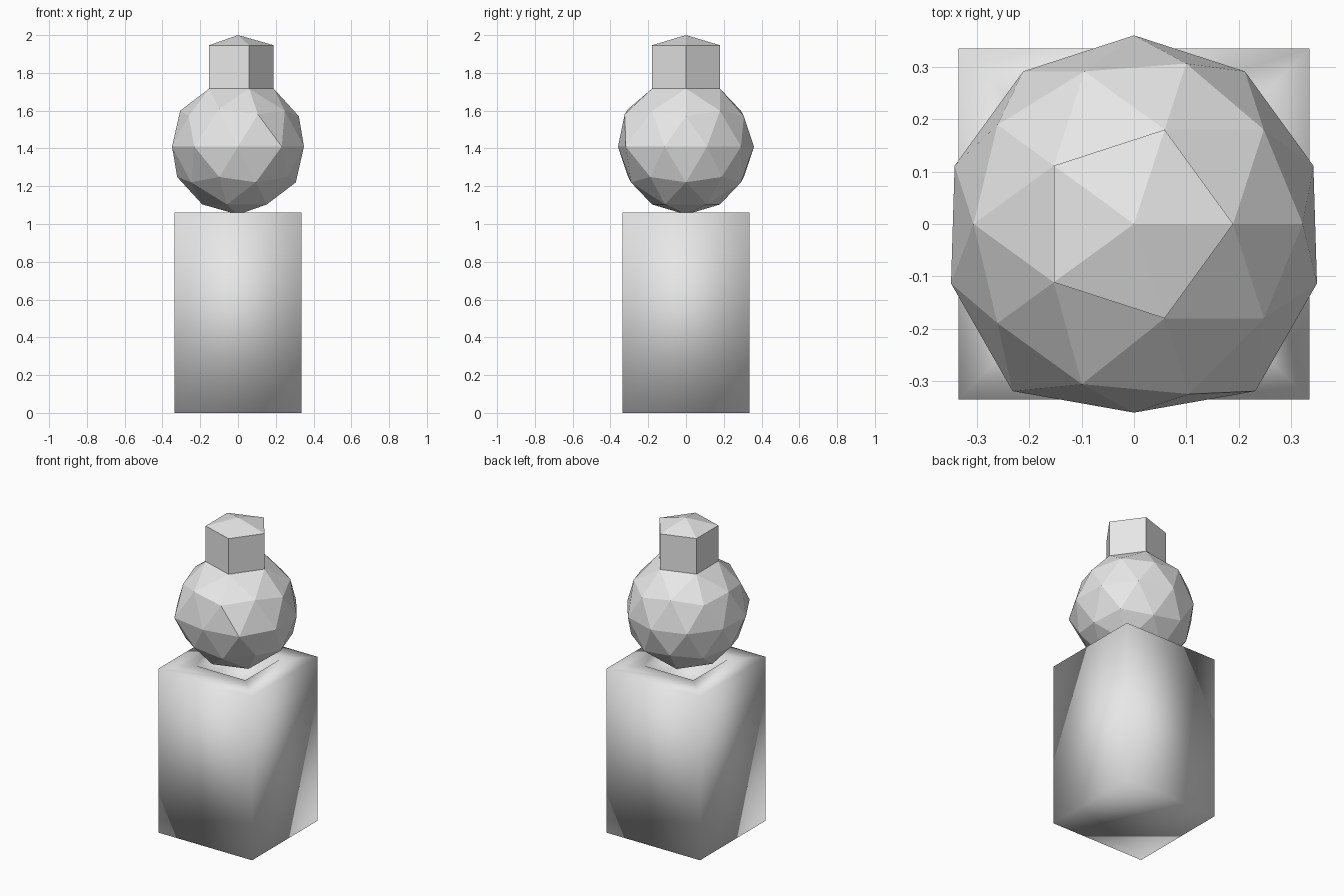
import bpy
import bmesh
from mathutils import Vector

old = bpy.data.objects.get("Cube")
if old:
    bpy.data.objects.remove(old, do_unlink=True)

# One plain grey for every part
GREY = (0.8, 0.8, 0.8, 1.0)
grey = bpy.data.materials.new("plain_grey")
grey.use_nodes = True
grey.diffuse_color = GREY
grey.node_tree.nodes["Principled BSDF"].inputs["Base Color"].default_value = GREY


def add_object(name, bm, smooth):
    bmesh.ops.recalc_face_normals(bm, faces=bm.faces)
    for face in bm.faces:
        face.smooth = smooth
    mesh = bpy.data.meshes.new(name)
    bm.to_mesh(mesh)
    bm.free()
    mesh.materials.append(grey)
    obj = bpy.data.objects.new(name, mesh)
    bpy.context.collection.objects.link(obj)
    return obj


# Pedestal: smooth-shaded square block with a square socket in its top
HALF, HEIGHT, SOCKET, DEPTH = 0.335, 1.06, 0.175, 0.12
bm = bmesh.new()
bmesh.ops.create_cube(bm, size=1)
bmesh.ops.scale(bm, verts=bm.verts, vec=(2 * HALF, 2 * HALF, HEIGHT))
bmesh.ops.translate(bm, verts=bm.verts, vec=(0, 0, HEIGHT / 2))
top = max(bm.faces, key=lambda f: f.calc_center_median().z)
bmesh.ops.inset_region(bm, faces=[top], thickness=HALF - SOCKET, use_even_offset=True)
floor = bmesh.ops.extrude_discrete_faces(bm, faces=[top])["faces"][0]
bmesh.ops.translate(bm, verts=floor.verts, vec=(0, 0, -DEPTH))
add_object("pedestal", bm, True)

# Faceted ball with its top cap drawn straight up into a five-sided stub
RADIUS, CENTRE, STUB = 0.36, 1.41, 0.23
bm = bmesh.new()
bmesh.ops.create_icosphere(bm, subdivisions=2, radius=RADIUS)

# Slight bulges on the front of the ball: direction and outward scale
bulges = [
    ((0.59, -0.81, 0), 1.095),
    ((-0.59, -0.81, 0), 1.095),
    ((0.28, -0.85, 0.45), 1.06),
    ((-0.26, -0.81, 0.53), 1.05),
    ((0.95, -0.31, 0), 1.02),
    ((-0.95, -0.31, 0), 1.02),
]
for direction, scale in bulges:
    target = Vector(direction) * RADIUS
    vert = min(bm.verts, key=lambda v: (v.co - target).length)
    vert.co *= scale

pole = max(bm.verts, key=lambda v: v.co.z)
cap = list(pole.link_faces)
result = bmesh.ops.extrude_face_region(bm, geom=cap)["geom"]
raised = [g for g in result if isinstance(g, bmesh.types.BMVert)]
bmesh.ops.translate(bm, verts=raised, vec=(0, 0, STUB))
leftover = [f for f in cap if f.is_valid]
if leftover:
    bmesh.ops.delete(bm, geom=leftover, context='FACES')
bmesh.ops.translate(bm, verts=bm.verts, vec=(0, 0, CENTRE))
add_object("ball_with_stub", bm, False)
